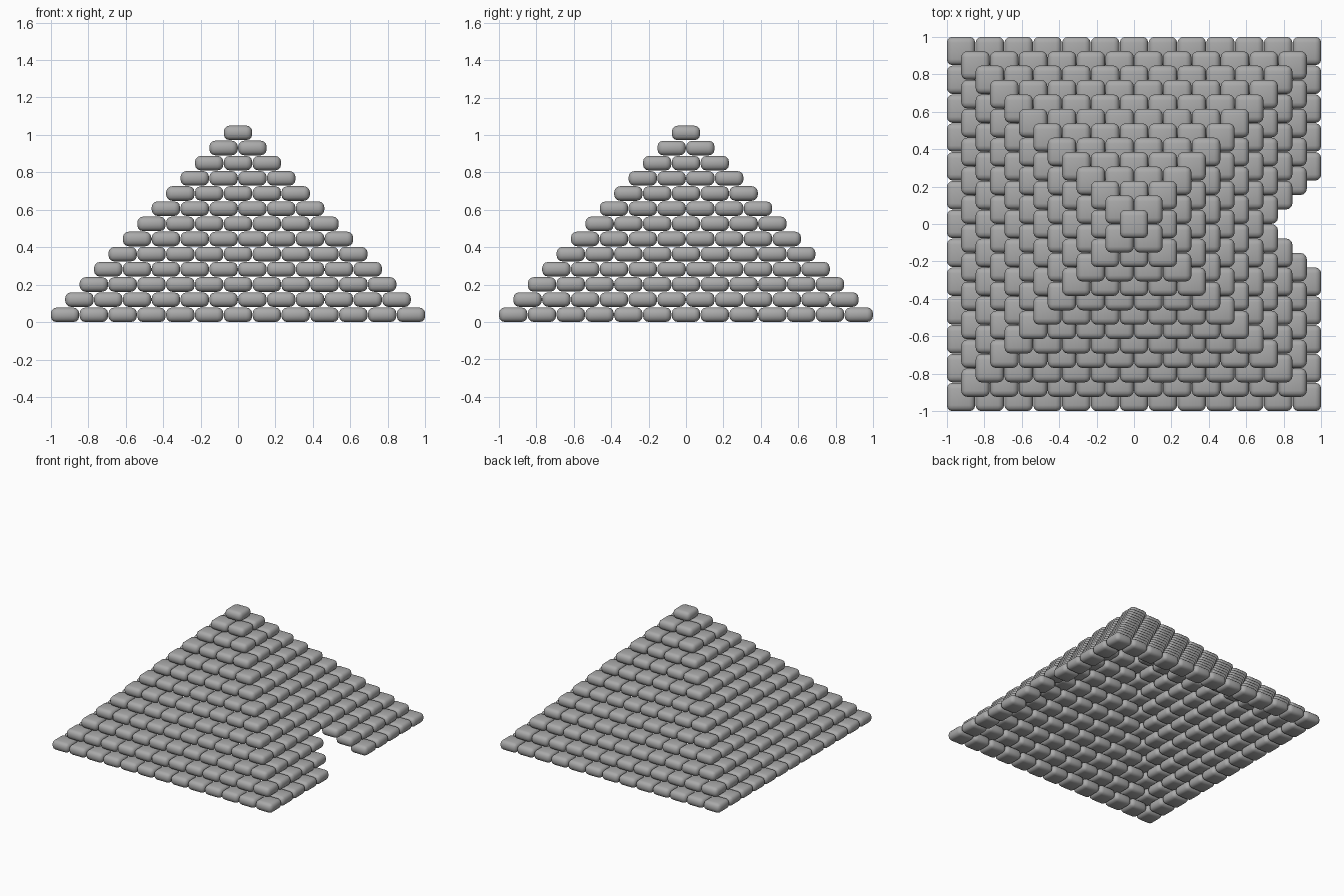
import bpy
import bmesh
from mathutils import Matrix

if "Cube" in bpy.data.objects:
    bpy.data.objects.remove(bpy.data.objects["Cube"], do_unlink=True)

COURSES = 13
WIDTH, HEIGHT = 0.152, 0.078
PITCH = (2 - WIDTH) / (COURSES - 1)
RISE = 0.081

stone = bpy.data.materials.new("grey stone")
stone.use_nodes = True
grey = (0.4, 0.4, 0.4, 1)
stone.diffuse_color = grey
stone.node_tree.nodes["Principled BSDF"].inputs["Base Color"].default_value = grey


def ring_cells(count):
    """Grid cells along the edge of a square course."""
    last = count - 1
    return [(i, j) for i in range(count) for j in range(count)
            if i in (0, last) or j in (0, last)]


def build_course(level):
    count = COURSES - level
    half = (count - 1) / 2
    z = HEIGHT / 2 + level * RISE
    bm = bmesh.new()
    for i, j in ring_cells(count):
        # Doorway on the +x side, narrowing by one block per course
        if level < 3 and i == count - 1 and abs(j - half) < (3 - level) / 2:
            continue
        place = Matrix.Translation(((i - half) * PITCH, (j - half) * PITCH, z))
        size = Matrix.Diagonal((WIDTH, WIDTH, HEIGHT, 1))
        bmesh.ops.create_cube(bm, size=1, matrix=place @ size)
    mesh = bpy.data.meshes.new(f"block_course_{level + 1}")
    bm.to_mesh(mesh)
    bm.free()
    mesh.materials.append(stone)
    mesh.shade_smooth()
    course = bpy.data.objects.new(mesh.name, mesh)
    bpy.context.collection.objects.link(course)
    # Soft, pillow-like stone edges
    bevel = course.modifiers.new("rounded edges", "BEVEL")
    bevel.width = 0.032
    bevel.segments = 3
    bevel.limit_method = "NONE"


# Hollow stepped pyramid, one ring of blocks per course
for level in range(COURSES):
    build_course(level)
